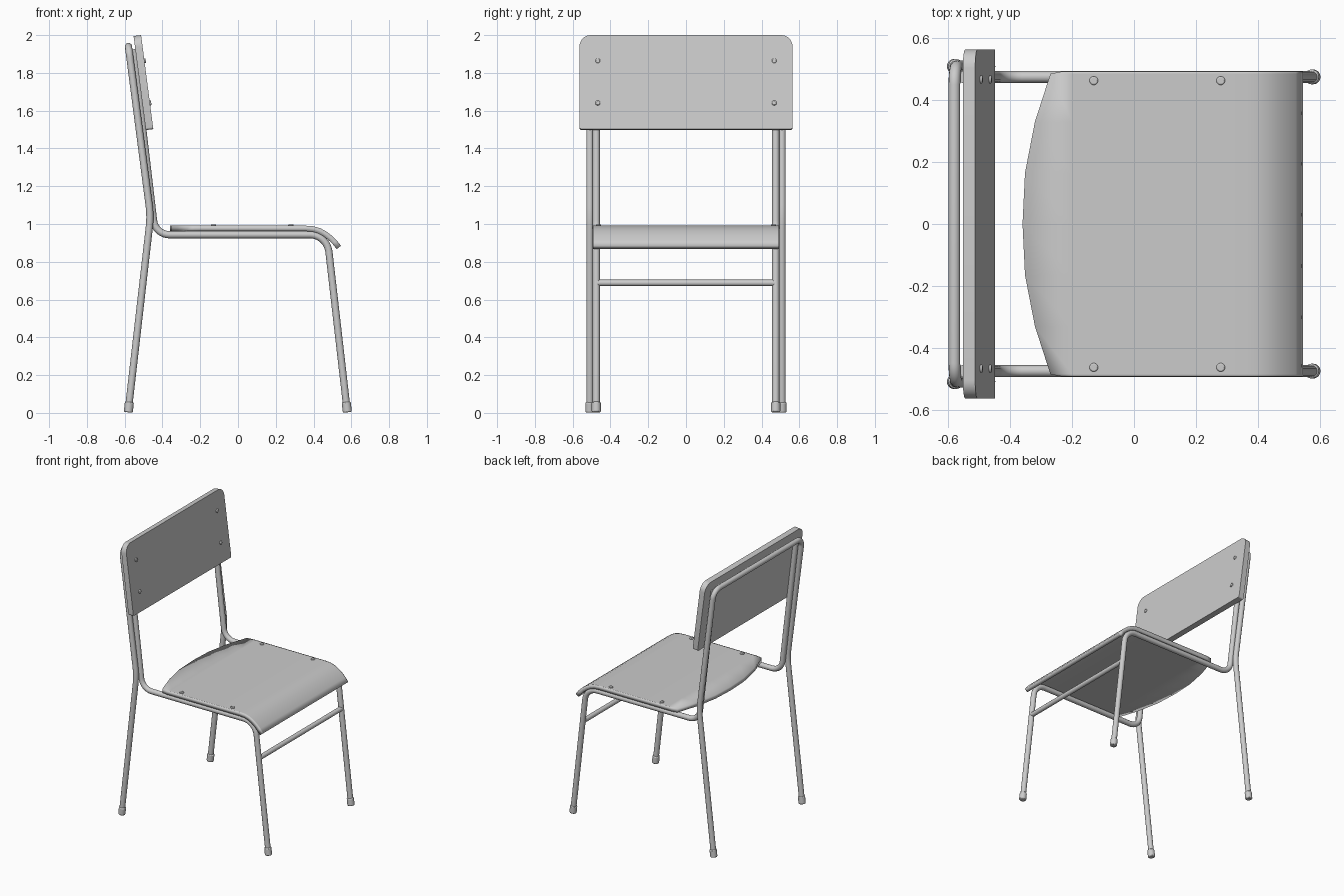
import bpy, bmesh, math
from mathutils import Vector

if "Cube" in bpy.data.objects:
    bpy.data.objects.remove(bpy.data.objects["Cube"])

R = 0.019          # tube radius
OUT, INN = 0.509, 0.475   # y of back frame and of seat rails


def finish(ob, angle=35):
    bpy.ops.object.select_all(action='DESELECT')
    ob.select_set(True)
    bpy.context.view_layer.objects.active = ob
    bpy.ops.object.shade_smooth_by_angle(angle=math.radians(angle))


def mesh_object(name, bm):
    bmesh.ops.recalc_face_normals(bm, faces=bm.faces)
    me = bpy.data.meshes.new(name)
    bm.to_mesh(me)
    bm.free()
    ob = bpy.data.objects.new(name, me)
    bpy.context.collection.objects.link(ob)
    return ob


def fillet(points, n=8):
    """points: (x, y, z, d); d = distance from the corner where its arc starts"""
    out = []
    for i, (x, y, z, d) in enumerate(points):
        p = Vector((x, y, z))
        if d == 0:
            out.append(p)
            continue
        a = (Vector(points[i - 1][:3]) - p).normalized()
        b = (Vector(points[i + 1][:3]) - p).normalized()
        half = a.angle(b) / 2
        c = p + (a + b).normalized() * d / math.cos(half)
        v0, v1 = p + a * d - c, p + b * d - c
        r = v0.length
        out += [c + v0.normalized().slerp(v1.normalized(), k / n) * r for k in range(n + 1)]
    return out


def tube(name, points, radius=R):
    cu = bpy.data.curves.new(name, 'CURVE')
    cu.dimensions = '3D'
    cu.bevel_depth = radius
    cu.bevel_resolution = 4
    cu.use_fill_caps = True
    path = fillet(points)
    sp = cu.splines.new('POLY')
    sp.points.add(len(path) - 1)
    for q, p in zip(sp.points, path):
        q.co = (*p, 1)
    ob = bpy.data.objects.new(name, cu)
    bpy.context.collection.objects.link(ob)
    bpy.ops.object.select_all(action='DESELECT')
    ob.select_set(True)
    bpy.context.view_layer.objects.active = ob
    bpy.ops.object.convert(target='MESH')
    finish(bpy.context.object, 50)


def peg(name, base, axis, radius, height, bevel):
    """Capped cylinder standing on base and pointing along axis"""
    axis = Vector(axis).normalized()
    bpy.ops.mesh.primitive_cylinder_add(
        vertices=20, radius=radius, depth=height,
        location=Vector(base) + axis * height / 2,
        rotation=axis.to_track_quat('Z', 'Y').to_euler())
    ob = bpy.context.object
    ob.name = name
    m = ob.modifiers.new('bevel', 'BEVEL')
    m.width, m.segments = bevel, 2
    finish(ob)


# Back frame: both rear legs and the top bar in one bent tube
side = [(-0.580, 0.02, 0), (-0.463, 1.04, 0.06), (-0.580, 1.94, 0.06)]
tube('back_frame', [(x, -OUT, z, d) for x, z, d in side] +
     [(x, OUT, z, d) for x, z, d in reversed(side)])

# Seat rails running from the backrest, under the seat, down the front legs
for s, label in ((-1, 'right'), (1, 'left')):
    y = s * INN
    tube('seat_rail_' + label, [(-0.554, y, 1.925, 0), (-0.438, y, 0.943, 0.075),
                                (0.471, y, 0.943, 0.09), (0.577, y, 0.02, 0)])
    # Rubber feet
    peg('front_foot_' + label, (0.579, y, 0.003), (-0.115, 0, 1), 0.024, 0.055, 0.006)
    peg('back_foot_' + label, (-0.581, s * OUT, 0.003), (0.115, 0, 1), 0.024, 0.055, 0.006)

# Front crossbar
tube('front_crossbar', [(0.502, -INN, 0.688, 0), (0.502, INN, 0.688, 0)], 0.017)

# Seat: curved rear edge, front edge rolled down
rear = [(0.493, -0.23), (0.485, -0.27), (0.33, -0.32), (0.165, -0.352)]
rows = rear + [(0, -0.36)] + [(-y, x) for y, x in reversed(rear)]
profile = [(-0.20, 0.991), (0.36, 0.991), (0.40, 0.988), (0.435, 0.978),
           (0.465, 0.962), (0.495, 0.940), (0.522, 0.914), (0.545, 0.885)]
bm = bmesh.new()
grid = [[bm.verts.new((x, y, z)) for x, z in [(xr, 0.991)] + profile] for y, xr in rows]
for a, b in zip(grid, grid[1:]):
    for k in range(len(profile)):
        bm.faces.new((a[k], b[k], b[k + 1], a[k + 1]))
seat = mesh_object('seat', bm)
if seat.data.polygons[0].normal.z < 0:
    seat.data.flip_normals()
m = seat.modifiers.new('thickness', 'SOLIDIFY')
m.thickness, m.offset = 0.029, -1
finish(seat)

# Backrest: rounded board leaning back with the frame
up = Vector((-0.13, 0, 1)).normalized()
front = Vector((1, 0, 0.13)).normalized()
origin, H, W = Vector((-0.488, 0, 1.497)), 0.502, 0.564
corners = [(0, -W, 0, 0.012), (0, W, 0, 0.012), (0, W, H, 0.06), (0, -W, H, 0.06)]
# Neighbouring corners pad the closed outline and are then dropped
loop = fillet([(*corners[-1][:3], 0)] + corners + [(*corners[0][:3], 0)])[1:-1]
bm = bmesh.new()
face = bm.faces.new([bm.verts.new(origin + up * p.z + Vector((0, p.y, 0))) for p in loop])
ext = bmesh.ops.extrude_face_region(bm, geom=[face], use_keep_orig=True)
bmesh.ops.translate(bm, vec=front * 0.04,
                    verts=[v for v in ext['geom'] if isinstance(v, bmesh.types.BMVert)])
finish(mesh_object('backrest', bm))

# Screw heads on seat and backrest
for s in (-1, 1):
    for x in (-0.13, 0.28):
        peg('seat_screw', (x, s * 0.463, 0.985), (0, 0, 1), 0.014, 0.013, 0.004)
    for h in (0.14, 0.365):
        peg('backrest_screw', origin + up * h + front * 0.034 + Vector((0, s * 0.467, 0)),
            front, 0.013, 0.013, 0.004)
